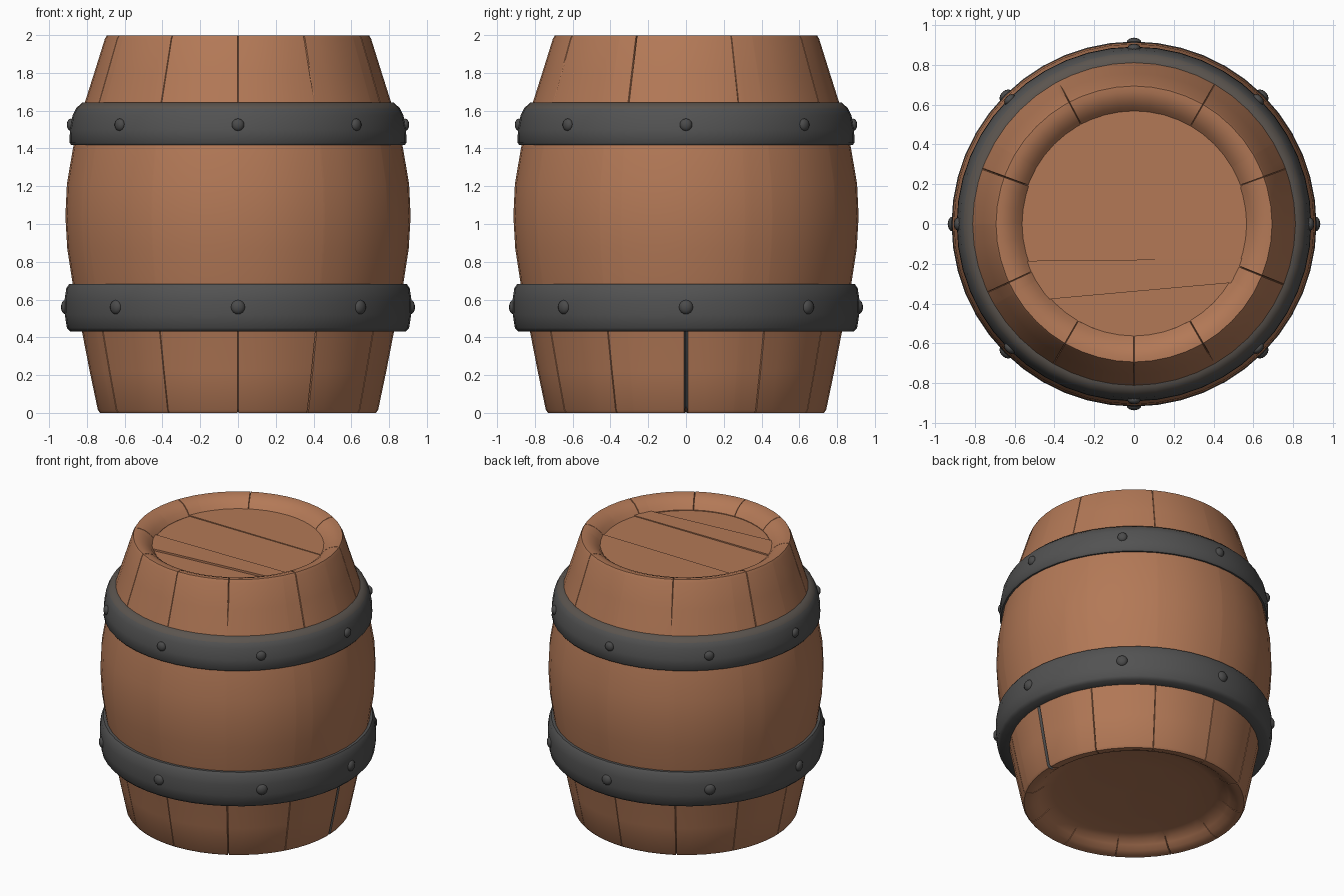
import bpy, bmesh, math, random
from mathutils import Vector, Matrix

random.seed(4)
cube = bpy.data.objects.get("Cube")
if cube:
    bpy.data.objects.remove(cube, do_unlink=True)


def material(name, rgb):
    mat = bpy.data.materials.new(name)
    mat.use_nodes = True
    mat.diffuse_color = (*rgb, 1)
    mat.node_tree.nodes["Principled BSDF"].inputs["Base Color"].default_value = (*rgb, 1)
    return mat


wood = material("warm wood", (0.45, 0.19, 0.094))
iron = material("dark iron", (0.085, 0.085, 0.085))
worn_iron = material("worn iron edge", (0.105, 0.09, 0.078))
rivet_iron = material("rivet iron", (0.07, 0.07, 0.07))


def finish(name, bm, mats, angle=35):
    bmesh.ops.recalc_face_normals(bm, faces=bm.faces)
    mesh = bpy.data.meshes.new(name)
    bm.to_mesh(mesh)
    bm.free()
    for mat in mats:
        mesh.materials.append(mat)
    obj = bpy.data.objects.new(name, mesh)
    bpy.context.collection.objects.link(obj)
    bpy.ops.object.select_all(action="DESELECT")
    obj.select_set(True)
    bpy.context.view_layer.objects.active = obj
    bpy.ops.object.shade_smooth_by_angle(angle=math.radians(angle))
    return obj


def skin(bm, columns, closed_profile):
    """Join neighbouring columns of vertices into a ring of quads."""
    rows = len(columns[0])
    for a, b in zip(columns, columns[1:] + columns[:1]):
        for j in range(rows if closed_profile else rows - 1):
            k = (j + 1) % rows
            bm.faces.new((a[j], b[j], b[k], a[k]))


def polar(r, angle, z):
    return (r * math.cos(angle), r * math.sin(angle), z)


# Staves and hollow bottom: radius, height, and how open the seams are there
profile = [
    (0.002, 0.095, 0), (0.35, 0.09, 0), (0.54, 0.08, 0),
    (0.60, 0.067, 0), (0.632, 0.04, 0.6), (0.665, 0.013, 1), (0.70, 0.0, 1),
    (0.73, 0.0, 1), (0.742, 0.015, 1), (0.785, 0.22, 0.8), (0.826, 0.43, 0.4),
    (0.853, 0.55, 0), (0.878, 0.70, 0), (0.904, 0.87, 0), (0.914, 1.04, 0),
    (0.906, 1.21, 0), (0.874, 1.40, 0), (0.845, 1.53, 0), (0.812, 1.64, 0.05),
    (0.758, 1.81, 0.4), (0.705, 1.98, 1), (0.694, 1.999, 1), (0.665, 1.998, 1),
    (0.627, 1.985, 1), (0.59, 1.958, 1), (0.563, 1.925, 1), (0.562, 1.87, 1),
]
top_seams = [20, 60, 118, 160, 205, 240, 270, 300, 338]
bottom_seams = range(0, 360, 30)

# Each angular column carries the depth of its top and bottom groove
grooves = {}
for seams, at_top in ((top_seams, True), (bottom_seams, False)):
    for seam in seams:
        depth = random.uniform(0.008, 0.022)
        half = random.uniform(0.15, 0.3)
        if seam == 0:
            depth, half = 0.05, 0.8
        for offset in (-half, 0, half):
            top, bottom = grooves.get(seam + offset, (0, 0))
            if offset == 0:
                top, bottom = (depth, bottom) if at_top else (top, depth)
            grooves[seam + offset] = (top, bottom)
for step in range(48):
    angle = step * 7.5
    if all(abs((angle - g + 180) % 360 - 180) > 2 for g in grooves):
        grooves[angle] = (0, 0)

bm = bmesh.new()
columns = []
for angle in sorted(grooves):
    top, bottom = grooves[angle]
    column = []
    for r, z, opening in profile:
        core = Vector((0.64, min(max(z, 0.1), 1.9)))
        inward = (core - Vector((r, z))).normalized()
        p = Vector((r, z)) + inward * opening * (top if z > 1 else bottom)
        column.append(bm.verts.new(polar(p.x, math.radians(angle), p.y)))
    columns.append(column)
skin(bm, columns, False)

# Dark gap between two staves on the lower left side
for face in bm.faces:
    c = face.calc_center_median()
    if c.x > 0.7 and abs(c.y) < 0.009 and c.z < 0.43:
        face.material_index = 1
finish("barrel_staves", bm, [wood, iron])

# Lid planks, cut from one disc along slightly slanted seams
cuts = [(-0.8, 0), (-0.34, 0.09), (-0.18, 0.01), (0.19, -0.01), (0.8, 0)]
for i, height in enumerate((1.92, 1.934, 1.926, 1.932)):
    bm = bmesh.new()
    bmesh.ops.create_circle(bm, cap_ends=True, radius=0.6, segments=48)
    for (y, slope), side in ((cuts[i], -1), (cuts[i + 1], 1)):
        bmesh.ops.bisect_plane(
            bm, geom=bm.verts[:] + bm.edges[:] + bm.faces[:],
            plane_co=(0, y, 0),
            plane_no=Vector((-slope, 1, 0)) * side, clear_outer=True)
    solid = bmesh.ops.extrude_face_region(bm, geom=bm.faces[:])
    moved = [v for v in solid["geom"] if isinstance(v, bmesh.types.BMVert)]
    bmesh.ops.translate(bm, verts=moved, vec=(0, 0, -0.04))
    bmesh.ops.rotate(bm, verts=bm.verts, matrix=Matrix.Rotation(random.uniform(-0.008, 0.008), 3, "Y"))
    bmesh.ops.translate(bm, verts=bm.verts, vec=(0, 0, height))
    finish(f"lid_plank_{i + 1}", bm, [wood])

# Iron hoops, the upper one with a worn top edge
hoops = {
    "upper_hoop": [(0.84, 1.42), (0.882, 1.418), (0.892, 1.43), (0.89, 1.50),
                   (0.876, 1.575), (0.858, 1.612), (0.826, 1.642), (0.79, 1.64)],
    "lower_hoop": [(0.80, 0.43), (0.887, 0.43), (0.906, 0.45), (0.917, 0.52),
                   (0.918, 0.60), (0.909, 0.66), (0.894, 0.682), (0.85, 0.682)],
}
for name, section in hoops.items():
    bm = bmesh.new()
    ring = [[bm.verts.new(polar(r, math.tau * s / 48, z)) for r, z in section] for s in range(48)]
    skin(bm, ring, True)
    for face in bm.faces:
        face.material_index = int(face.calc_center_median().z > 1.615)
    finish(name, bm, [iron, worn_iron], 50)

# Domed rivets, eight on each hoop
for name, r, z, size in (("upper_rivet", 0.885, 1.525, 0.033), ("lower_rivet", 0.913, 0.56, 0.038)):
    for i in range(8):
        angle = i * math.tau / 8
        bm = bmesh.new()
        bmesh.ops.create_uvsphere(bm, u_segments=12, v_segments=8, radius=size)
        bmesh.ops.scale(bm, verts=bm.verts, vec=(0.64, 1, 1))
        bmesh.ops.rotate(bm, verts=bm.verts, matrix=Matrix.Rotation(angle, 3, "Z"))
        bmesh.ops.translate(bm, verts=bm.verts, vec=polar(r, angle, z))
        finish(f"{name}_{i + 1}", bm, [rivet_iron], 60)
